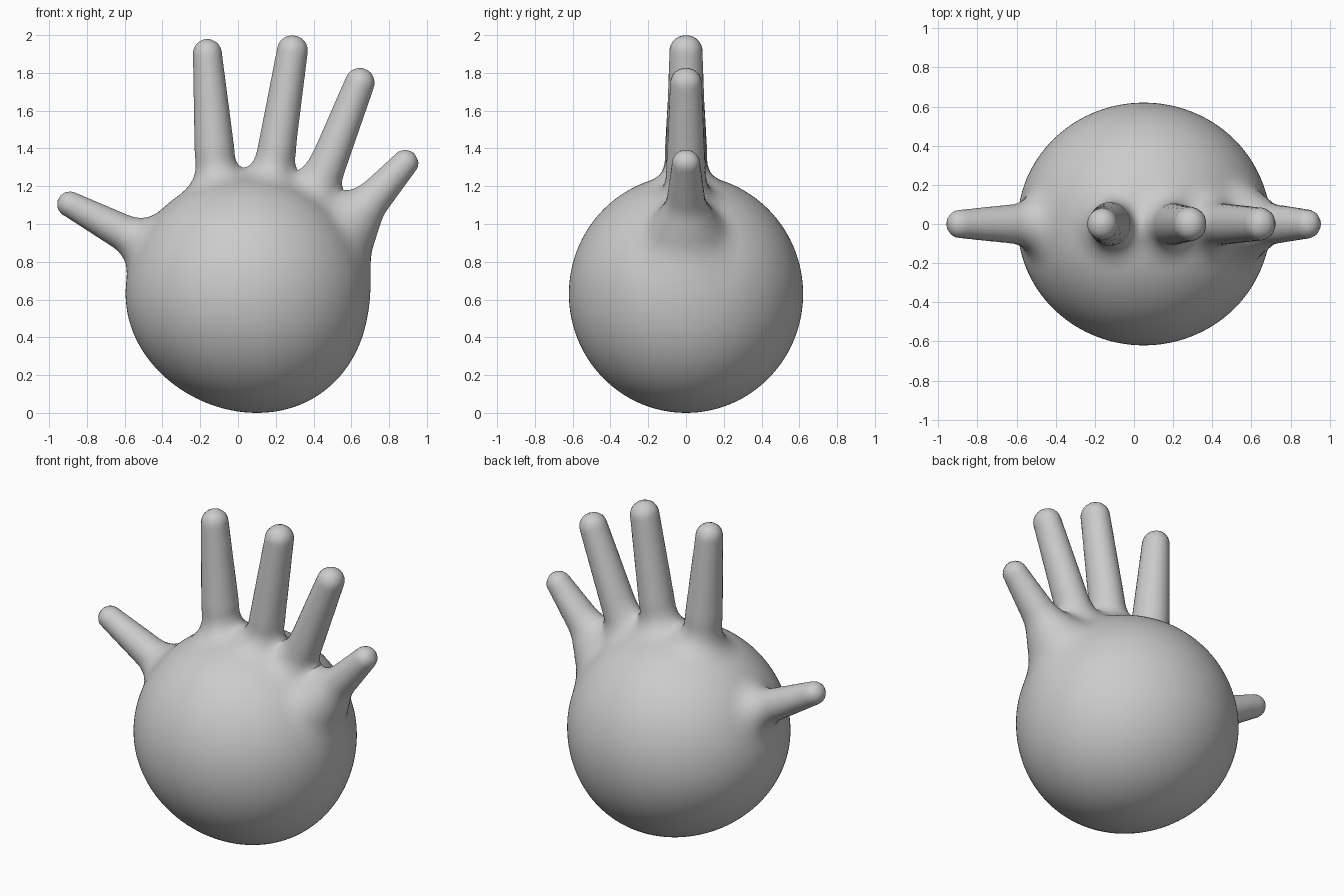
import bpy, bmesh
from math import sqrt
from mathutils import Vector, Matrix

if "Cube" in bpy.data.objects:
    bpy.data.objects.remove(bpy.data.objects["Cube"])

K = 0.12                      # width of the fillets between parts
CEN = Vector((0.05, 0, 0.63))  # palm ball centre
RAD = Vector((0.645, 0.62, 0.63))
DEPTH = 1.06                  # fingers are slightly deeper than wide

# (base x, base z, base radius, tip x, tip z, tip radius)
FINGERS = [
    (-0.56, 0.93, 0.10, -0.89, 1.105, 0.068),     # thumb
    (-0.125, 1.40, 0.105, -0.162, 1.903, 0.077),  # index
    (0.205, 1.40, 0.10, 0.288, 1.918, 0.082),     # middle
    (0.45, 1.25, 0.10, 0.645, 1.748, 0.079),      # ring
    (0.65, 1.06, 0.105, 0.885, 1.323, 0.070),     # little
]
MOUND = (0.50, 0.75, 0.15, 0.56, 0.95, 0.15)      # swelling below little finger


def palm_dist(x, y, z):
    if z < CEN.z:             # underside leans a little to the right
        x -= 0.05 * ((CEN.z - z) / CEN.z) ** 2
    px, py, pz = (x - CEN.x) / RAD.x, y / RAD.y, (z - CEN.z) / RAD.z
    k0 = sqrt(px * px + py * py + pz * pz)
    k1 = sqrt((px / RAD.x) ** 2 + (py / RAD.y) ** 2 + (pz / RAD.z) ** 2)
    return k0 * (k0 - 1) / max(k1, 1e-6)


def finger_dist(f, x, y, z):
    ax, az, ra, bx, bz, rb = f
    dx, dz = bx - ax, bz - az
    t = ((x - ax) * dx + (z - az) * dz) / (dx * dx + dz * dz)
    t = min(1.0, max(-0.45, t))
    r = ra + (rb - ra) * max(t, 0.0)
    qx, qz = x - ax - t * dx, z - az - t * dz
    return sqrt(qx * qx + (y / DEPTH) ** 2 + qz * qz) - r


def hand_dist(x, y, z):
    d = palm_dist(x, y, z)
    for f in [MOUND] + FINGERS:
        e = finger_dist(f, x, y, z)
        h = max(K - abs(d - e), 0.0)
        d = min(d, e) - h * h / (4 * K)
    return d


# Rough hand: palm ball plus chains of balls for the fingers
bm = bmesh.new()
bmesh.ops.create_uvsphere(bm, u_segments=48, v_segments=32, radius=1,
                          matrix=Matrix.Translation(CEN) @ Matrix.Diagonal((*RAD, 1)))
for ax, az, ra, bx, bz, rb in FINGERS:
    for i in range(-5, 13):
        t = i / 12
        p = Vector((ax + (bx - ax) * t, 0, az + (bz - az) * t))
        bmesh.ops.create_uvsphere(bm, u_segments=20, v_segments=12,
                                  radius=ra + (rb - ra) * max(t, 0),
                                  matrix=Matrix.Translation(p))
rough = bpy.data.meshes.new("rough_hand")
bm.to_mesh(rough)
bm.free()
hand = bpy.data.objects.new("hand", rough)
bpy.context.collection.objects.link(hand)

# Fuse everything into one skin
mod = hand.modifiers.new("fuse", "REMESH")
mod.mode = "VOXEL"
mod.voxel_size = 0.025
deps = bpy.context.evaluated_depsgraph_get()
skin = bpy.data.meshes.new_from_object(hand.evaluated_get(deps))
hand.modifiers.clear()
hand.data = skin

# Relax the skin and pull it onto the filleted shape
bm = bmesh.new()
bm.from_mesh(skin)
E = 0.002
for step in range(6):
    bmesh.ops.smooth_vert(bm, verts=bm.verts, factor=0.5,
                          use_axis_x=True, use_axis_y=True, use_axis_z=True)
    for v in bm.verts:
        x, y, z = v.co
        d = hand_dist(x, y, z)
        g = Vector((hand_dist(x + E, y, z) - d, hand_dist(x, y + E, z) - d,
                    hand_dist(x, y, z + E) - d)) / E
        move = g * (d / max(g.length_squared, 0.3))
        if move.length > 0.04:
            move *= 0.04 / move.length
        v.co -= move
for f in bm.faces:
    f.smooth = True
bm.to_mesh(skin)
bm.free()
skin.name = "hand"

# Plain grey
grey = bpy.data.materials.new("light_grey")
grey.diffuse_color = (0.6, 0.6, 0.6, 1)
grey.use_nodes = True
grey.node_tree.nodes["Principled BSDF"].inputs["Base Color"].default_value = grey.diffuse_color
skin.materials.clear()
skin.materials.append(grey)
